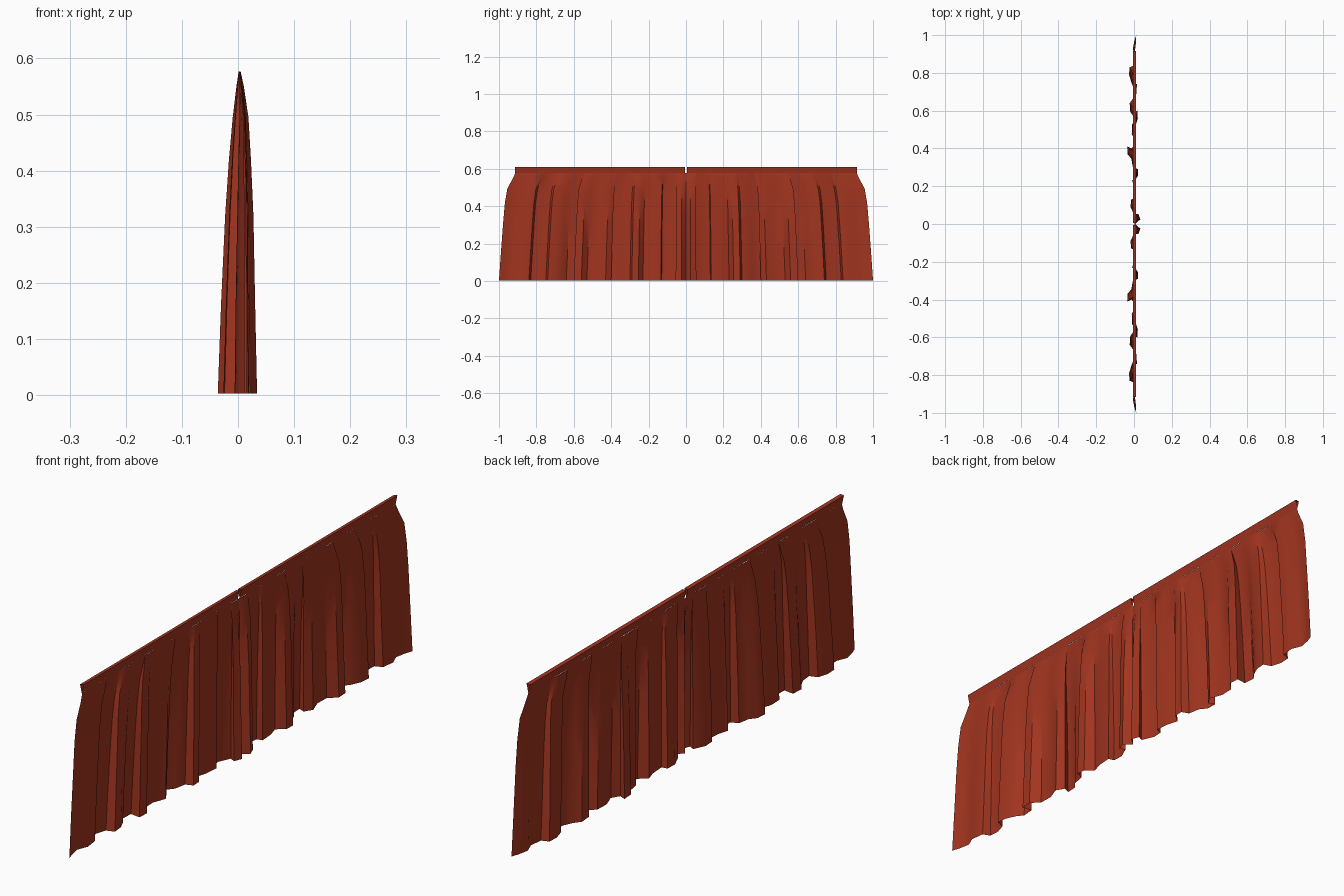
import bpy, bmesh

if "Cube" in bpy.data.objects:
    bpy.data.objects.remove(bpy.data.objects["Cube"])

fabric = bpy.data.materials.new("red_fabric")
fabric.diffuse_color = (0.36, 0.035, 0.014, 1)
fabric.use_nodes = True
fabric.node_tree.nodes["Principled BSDF"].inputs["Base Color"].default_value = fabric.diffuse_color

# Hem outline of one half, as (distance from the middle, depth)
HEM = [(0.0, 0.004), (0.025, 0.034), (0.055, 0.022), (0.045, 0.002), (0.09, -0.018),
       (0.13, -0.016), (0.135, 0.006), (0.19, 0.002), (0.23, -0.010), (0.255, 0.020),
       (0.29, 0.022), (0.30, -0.006), (0.345, -0.014), (0.37, -0.034), (0.41, -0.036),
       (0.40, -0.012), (0.43, 0.006), (0.48, -0.012), (0.53, -0.010), (0.56, 0.020),
       (0.60, 0.018), (0.595, -0.020), (0.64, -0.023), (0.665, -0.004), (0.70, 0.012),
       (0.74, 0.016), (0.75, -0.014), (0.79, -0.026), (0.83, -0.024), (0.84, 0.004),
       (0.89, 0.010), (0.93, -0.006), (0.97, 0.002), (1.0, 0.012)]
# Rows: height, fold depth, offset in x, half width
ROWS = [(0.003, 1.0, 0.0, 1.0), (0.16, 0.87, 0.001, 0.989), (0.32, 0.72, 0.003, 0.977),
        (0.42, 0.56, 0.004, 0.968), (0.495, 0.40, 0.005, 0.955), (0.55, 0.19, 0.004, 0.925),
        (0.577, 0.05, 0.003, 0.913)]


def make_object(name, bm):
    mesh = bpy.data.meshes.new(name)
    bm.to_mesh(mesh)
    bm.free()
    obj = bpy.data.objects.new(name, mesh)
    bpy.context.collection.objects.link(obj)
    mesh.materials.append(fabric)
    bpy.ops.object.select_all(action='DESELECT')
    obj.select_set(True)
    bpy.context.view_layer.objects.active = obj
    bpy.ops.object.shade_smooth_by_angle(angle=0.6)


def grid(bm, rows):
    verts = [[bm.verts.new(p) for p in row] for row in rows]
    for a, b in zip(verts, verts[1:]):
        for i in range(len(a) - 1):
            bm.faces.new((a[i], a[i + 1], b[i + 1], b[i]))


for side, label in ((-1, "left"), (1, "right")):
    # Pleated curtain, with folds flattening toward the gathered top
    bm = bmesh.new()
    grid(bm, [[(x * depth + off, side * y * width, z) for y, x in HEM]
              for z, depth, off, width in ROWS])
    if side < 0:
        bmesh.ops.reverse_faces(bm, faces=bm.faces[:])
    make_object(label + "_curtain", bm)

    # Rod pocket: open-ended tube with a triangular section
    bm = bmesh.new()
    section = [(0.003, 0.577), (0.010, 0.610), (-0.004, 0.608), (0.003, 0.577)]
    grid(bm, [[(x, side * y, z) for y in (0.005, 0.46, 0.915)] for x, z in section])
    bmesh.ops.remove_doubles(bm, verts=bm.verts[:], dist=1e-5)
    bmesh.ops.recalc_face_normals(bm, faces=bm.faces[:])
    make_object(label + "_rod_pocket", bm)
